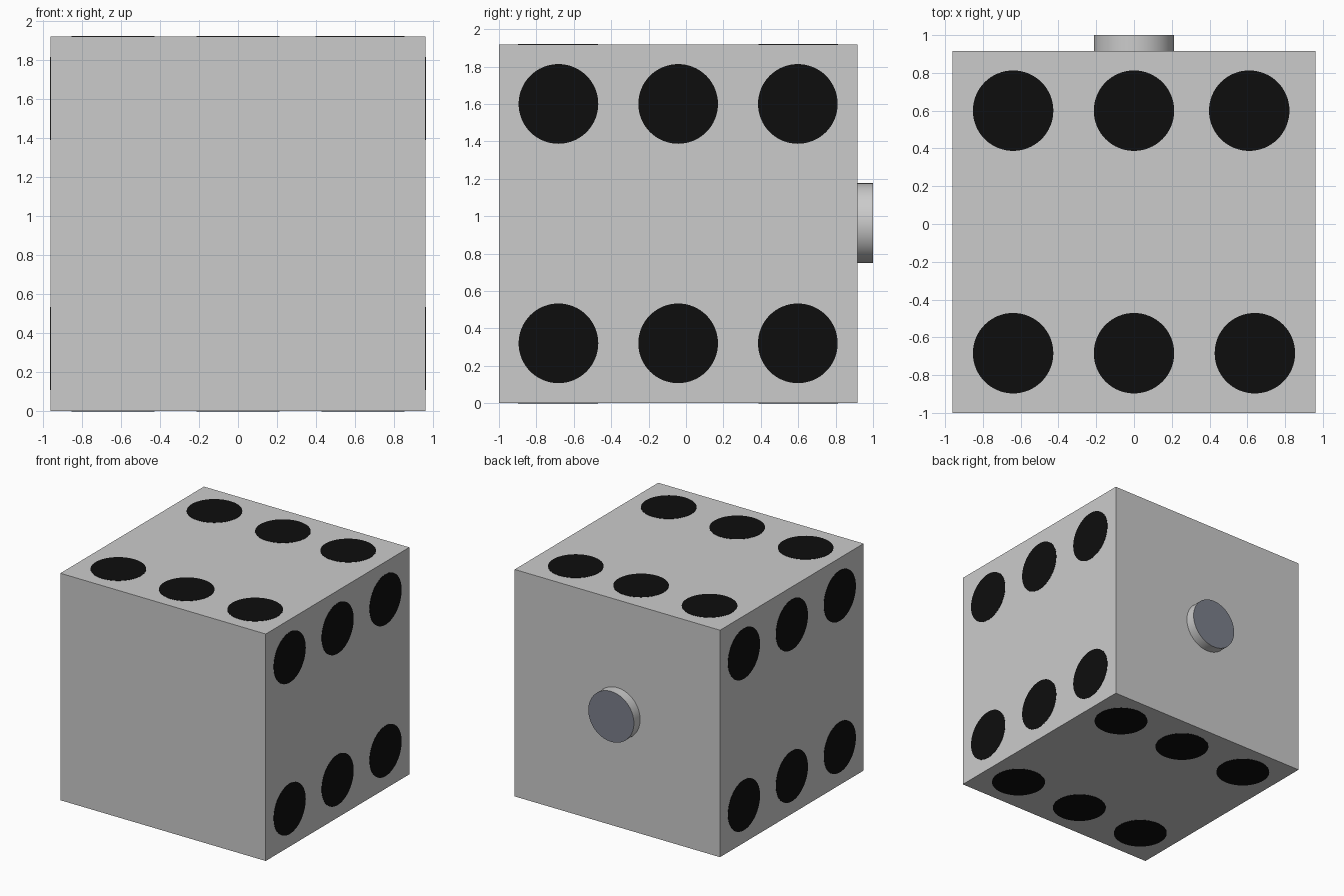
import bpy
from math import pi

if "Cube" in bpy.data.objects:
    bpy.data.objects.remove(bpy.data.objects["Cube"])

R = 0.213                       # pip and knob radius
YC, ZC, H = -0.042, 0.959, 0.9585   # body centre and half size


def material(name, color):
    m = bpy.data.materials.new(name)
    m.diffuse_color = color
    m.use_nodes = True
    m.node_tree.nodes["Principled BSDF"].inputs["Base Color"].default_value = m.diffuse_color
    return m


black = material("pip_black", (0.004, 0.004, 0.004, 1))
slate = material("knob_slate", (0.2, 0.215, 0.26, 1))


def disc(name, loc, rot, depth, mat=None):
    bpy.ops.mesh.primitive_cylinder_add(vertices=64, radius=R, depth=depth,
                                        location=loc, rotation=rot)
    o = bpy.context.object
    o.name = name
    if mat:
        o.data.materials.append(mat)
    bpy.ops.object.shade_smooth_by_angle()
    return o


# cube body
bpy.ops.mesh.primitive_cube_add(size=2, location=(0, YC, ZC))
body = bpy.context.object
body.name = "cube_body"
body.scale = (0.96, H, ZC)

# round knob on the back, with a slate end face
knob = disc("back_knob", (0, 0.95, 0.963), (pi / 2, 0, 0), 0.1)
grey = material("knob_grey", (0.8, 0.8, 0.8, 1))
knob.data.materials.append(grey)
knob.data.materials.append(slate)
for p in knob.data.polygons:
    p.material_index = 1 if abs(p.normal.z) > 0.9 else 0

# six flush pips on each of the top, bottom, left and right faces
T = 0.004
for i in (-1, 0, 1):
    for j in (-1, 1):
        for side in (-1, 1):
            x = 0.64 * i
            if side == 1 and i == 1 and j == 1:
                x = 0.61
            disc("top_pip" if side > 0 else "bottom_pip",
                 (x, YC + 0.642 * j, ZC + side * ZC), (0, 0, 0), T, black)
            disc("right_pip" if side > 0 else "left_pip",
                 (side * 0.96, YC + 0.64 * i, 0.96 + 0.64 * j),
                 (0, pi / 2, 0), T, black)
